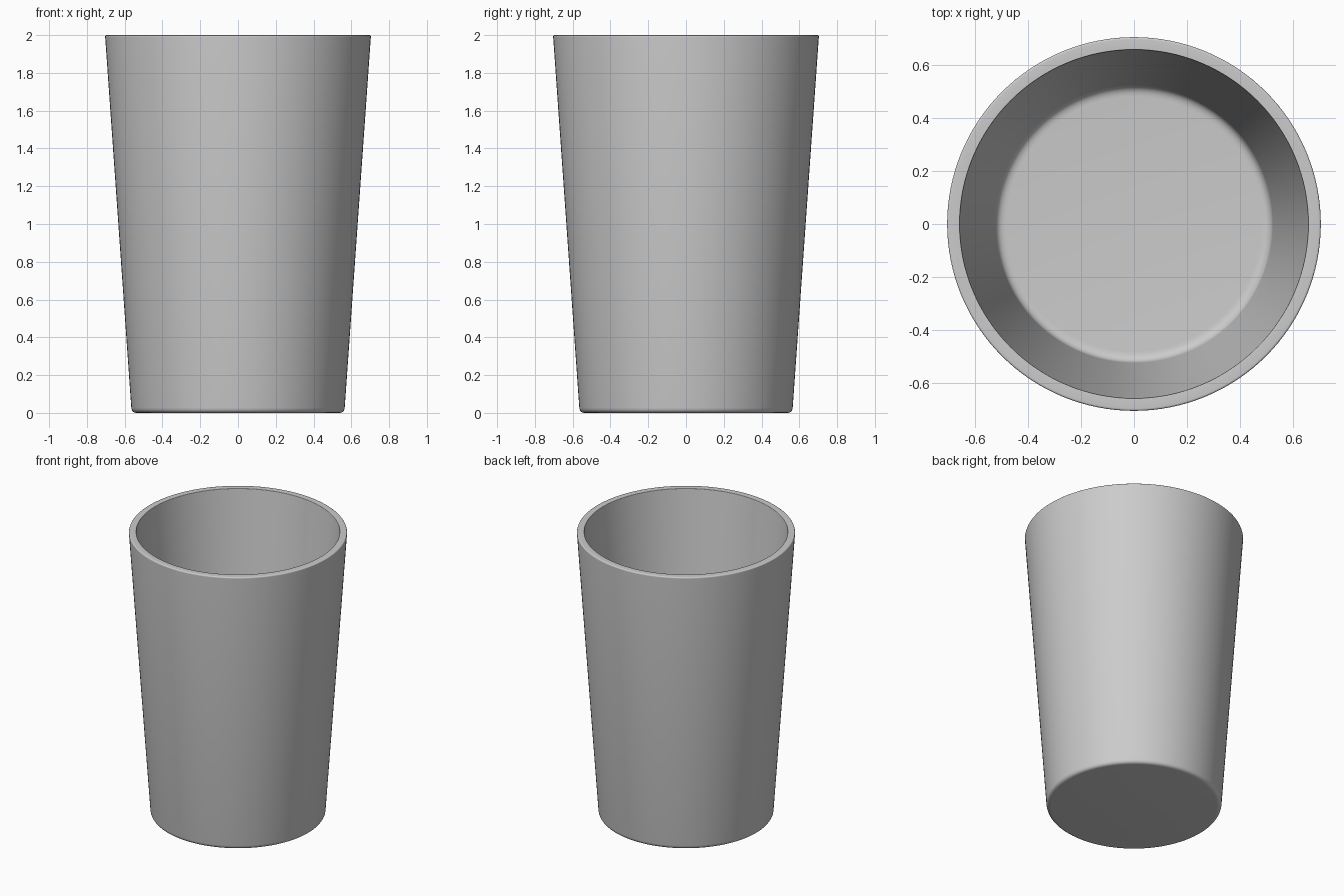
import bpy, bmesh, math
from mathutils import Vector

if "Cube" in bpy.data.objects:
    bpy.data.objects.remove(bpy.data.objects["Cube"])

SEGMENTS = 128


def fillet(prev, corner, nxt, r, steps=6):
    """Round a profile corner with a quadratic curve of setback r."""
    p, c, n = Vector(prev), Vector(corner), Vector(nxt)
    a = c + (p - c).normalized() * r
    b = c + (n - c).normalized() * r
    return [a * (1 - t) ** 2 + c * 2 * t * (1 - t) + b * t * t
            for t in (i / steps for i in range(steps + 1))]


# Cup half-section: outer floor, outer wall, rim, inner wall, inner floor
corners = [((0, 0), 0), ((0.563, 0), 0.028), ((0.704, 2), 0.01),
           ((0.656, 2), 0.004), ((0.52, 0.055), 0.04), ((0, 0.055), 0)]
profile = []
for i, (pt, r) in enumerate(corners):
    if r:
        profile += fillet(corners[i - 1][0], pt, corners[i + 1][0], r)
    else:
        profile.append(Vector(pt))

# Revolve the section around z
bm = bmesh.new()
verts = [bm.verts.new((p.x, 0, p.y)) for p in profile]
edges = [bm.edges.new(pair) for pair in zip(verts, verts[1:])]
bmesh.ops.spin(bm, geom=verts + edges, cent=(0, 0, 0), axis=(0, 0, 1),
               angle=math.tau, steps=SEGMENTS, use_merge=True)
bmesh.ops.remove_doubles(bm, verts=bm.verts, dist=1e-5)
bmesh.ops.recalc_face_normals(bm, faces=bm.faces)
mesh = bpy.data.meshes.new("cup")
bm.to_mesh(mesh)
bm.free()

cup = bpy.data.objects.new("cup", mesh)
bpy.context.collection.objects.link(cup)
bpy.context.view_layer.objects.active = cup
cup.select_set(True)
bpy.ops.object.shade_smooth_by_angle(angle=math.radians(35))
